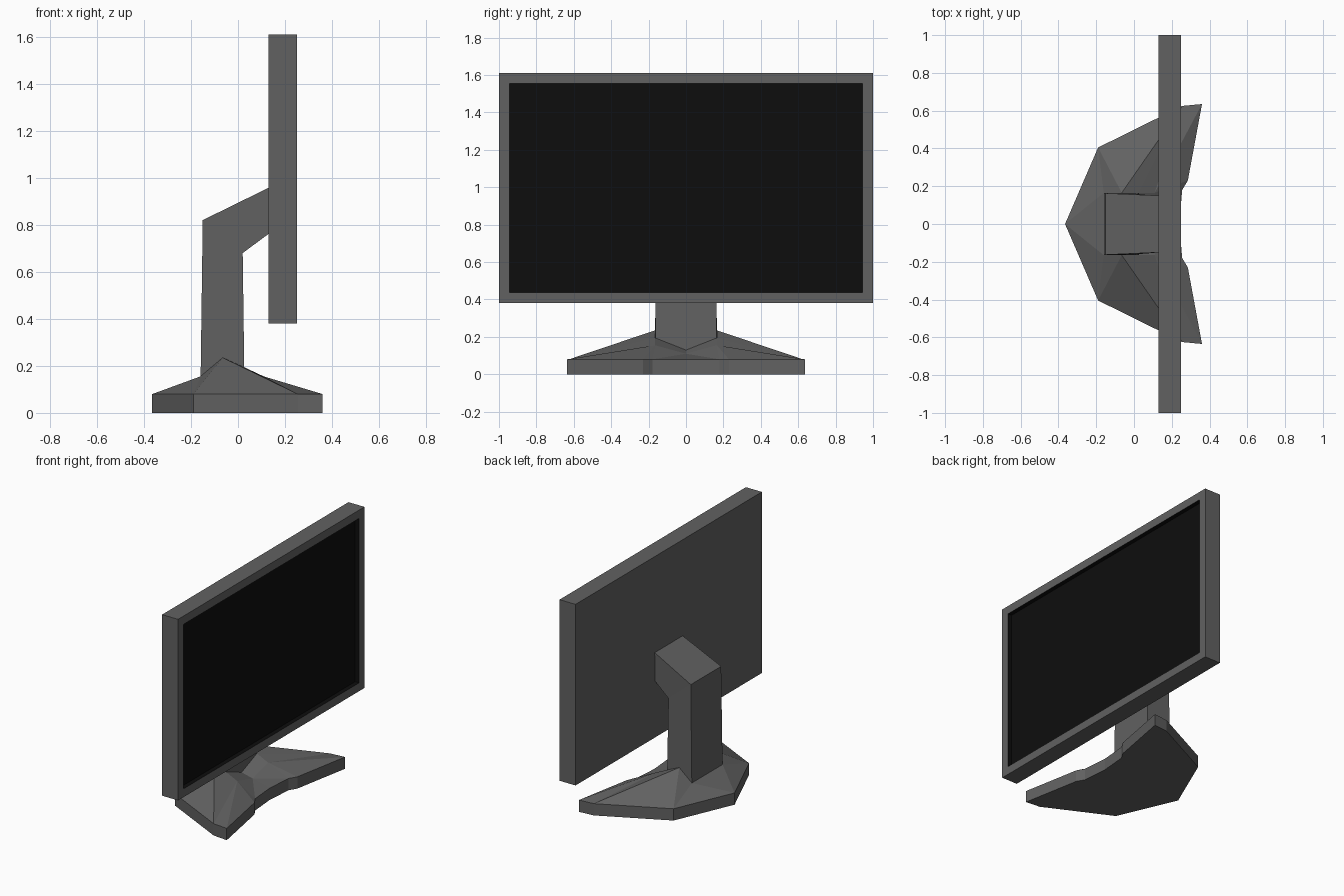
import bpy, bmesh
from mathutils import Vector

if "Cube" in bpy.data.objects:
    bpy.data.objects.remove(bpy.data.objects["Cube"])


def material(name, value):
    m = bpy.data.materials.new(name)
    m.diffuse_color = (value, value, value, 1)
    m.use_nodes = True
    m.node_tree.nodes["Principled BSDF"].inputs["Base Color"].default_value = m.diffuse_color
    return m


plastic = material("dark_grey_plastic", 0.12)
black = material("black_panel", 0.004)


def finish(bm, name, *mats):
    bmesh.ops.recalc_face_normals(bm, faces=bm.faces[:])
    me = bpy.data.meshes.new(name)
    bm.to_mesh(me)
    bm.free()
    for m in mats:
        me.materials.append(m)
    ob = bpy.data.objects.new(name, me)
    bpy.context.collection.objects.link(ob)
    return ob


# Display housing: box with an inset, recessed black panel facing +x
bm = bmesh.new()
bmesh.ops.create_cube(bm, size=1)
for v in bm.verts:
    v.co = Vector((0.19 + v.co.x * 0.12, v.co.y * 2, 0.995 + v.co.z * 1.23))
bm.normal_update()
front = max(bm.faces, key=lambda f: f.normal.x)
bmesh.ops.inset_region(bm, faces=[front], thickness=0.08)
ext = bmesh.ops.extrude_face_region(bm, geom=[front])["geom"]
if front.is_valid:
    bm.faces.remove(front)
bmesh.ops.translate(bm, vec=(-0.03, 0, 0),
                    verts=[e for e in ext if isinstance(e, bmesh.types.BMVert)])
for e in ext:
    if isinstance(e, bmesh.types.BMFace):
        e.material_index = 1
        for edge in e.edges:
            for f in edge.link_faces:
                f.material_index = 1
finish(bm, "display", plastic, black)

# Stand neck: upright column bending forward to the display, as four cross-section rings
sections = [((-0.16, 0.08), (0.028, 0.08), 0.165, 0.165),
            ((-0.15, 0.82), (0.02, 0.68), 0.163, 0.160),
            ((0.135, 0.96), (0.135, 0.765), 0.15, 0.145)]
bm = bmesh.new()
rings = []
for (bx, bz), (fx, fz), wb, wf in sections:
    rings.append([bm.verts.new(p) for p in
                  ((bx, -wb, bz), (bx, wb, bz), (fx, wf, fz), (fx, -wf, fz))])
for a, b in zip(rings, rings[1:]):
    for i in range(4):
        j = (i + 1) % 4
        bm.faces.new((a[i], a[j], b[j], b[i]))
bm.faces.new(rings[0])
bm.faces.new(rings[-1])
finish(bm, "stand_neck", plastic)

# Foot: faceted slab, half outline and rising facets mirrored across y = 0
outline = dict(A=(-0.365, 0), B=(-0.19, 0.405), C=(0.255, 0.625), D=(0.36, 0.635),
               E=(0.285, 0.23), F=(0.255, 0.18), G=(0.24, 0))
upper = dict(P=(-0.16, 0.165, 0.155), Q=(-0.065, 0.165, 0.235), U=(0.025, 0.165, 0.195),
             S=(0.11, 0.165, 0.155), R=(-0.16, 0, 0.155), N=(0.025, 0, 0.13),
             T=(0.11, 0, 0.11))
facets = "ABP BQP BCQ CUQ CSU CDS DES EFS FTS FGT APR PQU PUNR USTN".split()
bm = bmesh.new()
for side in (1, -1):
    top = {k: bm.verts.new((x, y * side, 0.08)) for k, (x, y) in outline.items()}
    low = {k: bm.verts.new((x, y * side, 0)) for k, (x, y) in outline.items()}
    top.update({k: bm.verts.new((x, y * side, z)) for k, (x, y, z) in upper.items()})
    for f in facets:
        bm.faces.new([top[k] for k in f])
    for a, b in zip("ABCDEF", "BCDEFG"):
        bm.faces.new((low[a], low[b], top[b], top[a]))
    bm.faces.new([low[k] for k in "ABCDEFG"])
bmesh.ops.remove_doubles(bm, verts=bm.verts[:], dist=1e-4)
finish(bm, "stand_foot", plastic)
